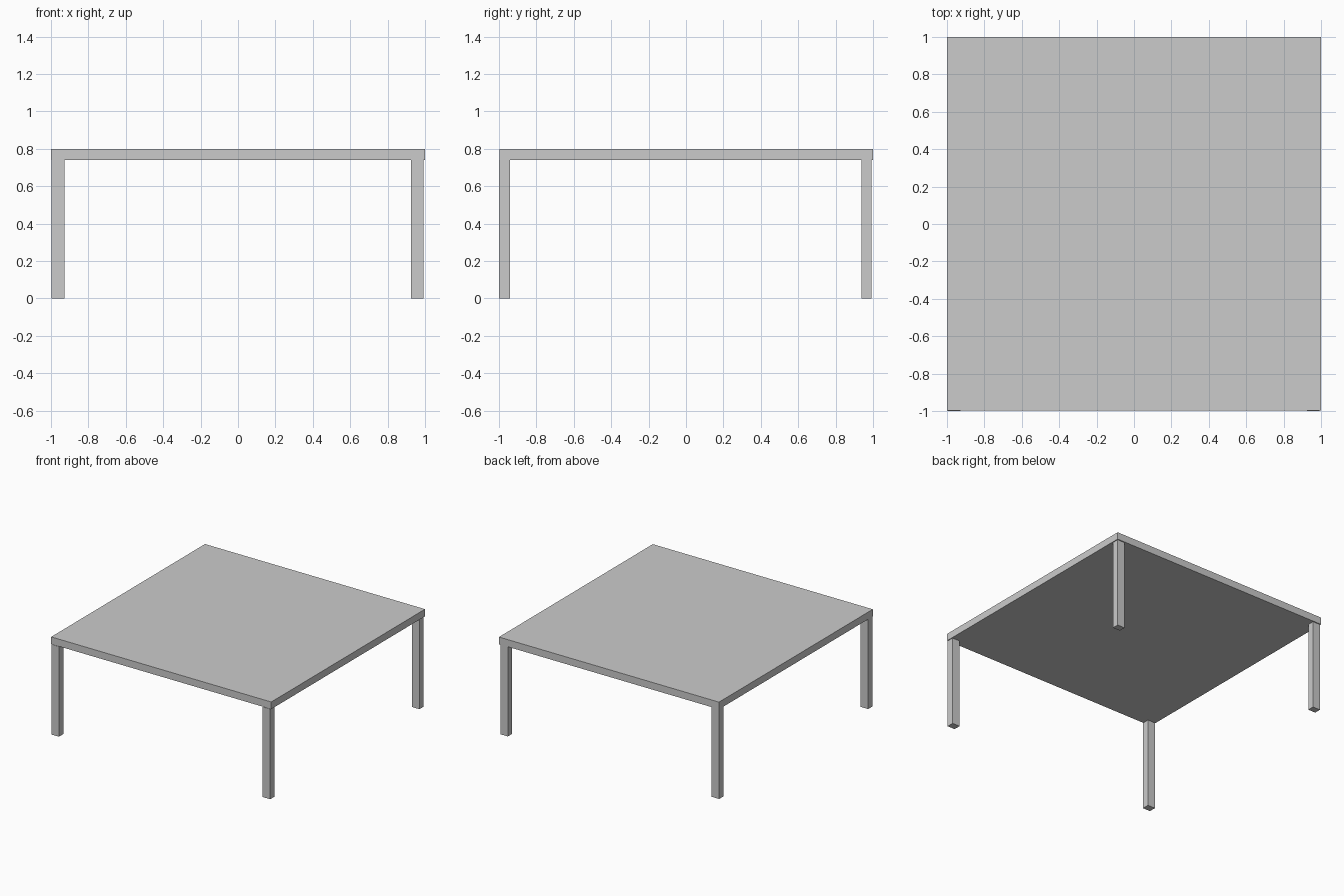
import bpy

if "Cube" in bpy.data.objects:
    bpy.data.objects.remove(bpy.data.objects["Cube"])


def box(name, x0, x1, y0, y1, z0, z1):
    """Axis-aligned box from its limits."""
    bpy.ops.mesh.primitive_cube_add(
        size=1, location=((x0 + x1) / 2, (y0 + y1) / 2, (z0 + z1) / 2))
    ob = bpy.context.object
    ob.name = name
    ob.scale = (x1 - x0, y1 - y0, z1 - z0)
    bpy.ops.object.transform_apply(location=False, rotation=False, scale=True)
    return ob


TOP, UNDERSIDE = 0.80, 0.741

# Table top
box("table_top", -1, 1, -0.997, 1, UNDERSIDE, TOP)

# Four corner legs, set in very slightly at the right and back
columns = {"left": (-0.996, -0.928), "right": (0.925, 0.993)}
rows = {"front": (-1.0, -0.942), "back": (0.937, 0.992)}
for row, (y0, y1) in rows.items():
    for side, (x0, x1) in columns.items():
        box(f"{row}_{side}_leg", x0, x1, y0, y1, 0, UNDERSIDE)
